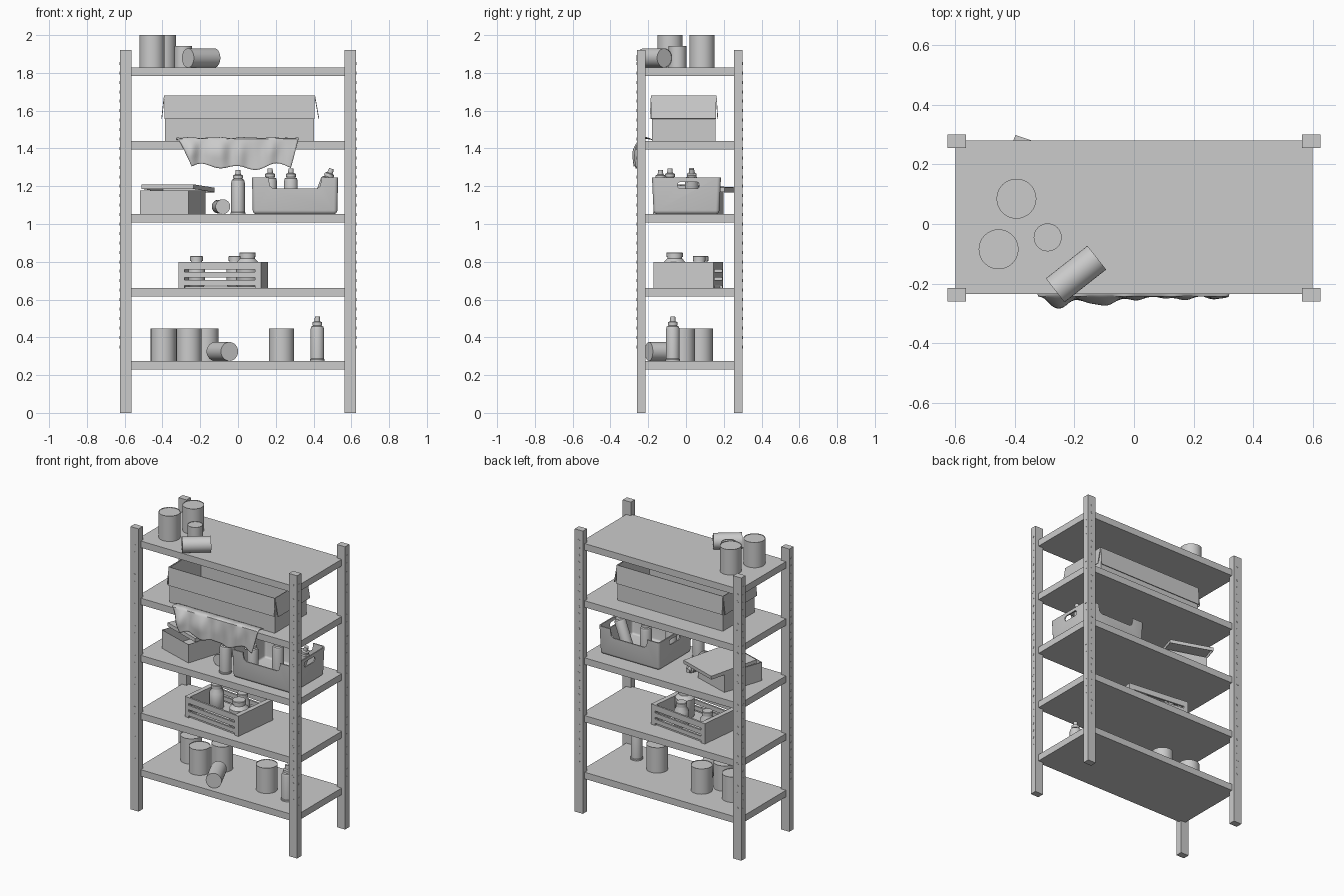
import bpy, bmesh, math
from mathutils import Matrix, Vector

if "Cube" in bpy.data.objects:
    bpy.data.objects.remove(bpy.data.objects["Cube"])


def finish(bm, name, loc=(0, 0, 0), rot=(0, 0, 0), smooth=False):
    bmesh.ops.recalc_face_normals(bm, faces=bm.faces)
    me = bpy.data.meshes.new(name)
    bm.to_mesh(me)
    bm.free()
    ob = bpy.data.objects.new(name, me)
    bpy.context.collection.objects.link(ob)
    ob.location, ob.rotation_euler = loc, rot
    bpy.ops.object.select_all(action='DESELECT')
    bpy.context.view_layer.objects.active = ob
    ob.select_set(True)
    if smooth:
        bpy.ops.object.shade_smooth_by_angle(angle=math.radians(35))
    return ob


def apply_mod(ob, kind, **settings):
    bpy.context.view_layer.objects.active = ob
    m = ob.modifiers.new(kind, kind)
    for k, v in settings.items():
        setattr(m, k, v)
    bpy.ops.object.modifier_apply(modifier=m.name)


def add_block(bm, x0, x1, y0, y1, z0, z1):
    c = Vector(((x0 + x1) / 2, (y0 + y1) / 2, (z0 + z1) / 2))
    s = Matrix.Diagonal((x1 - x0, y1 - y0, z1 - z0, 1))
    return bmesh.ops.create_cube(bm, size=1, matrix=Matrix.Translation(c) @ s)['verts']


def block(name, *b):
    bm = bmesh.new()
    add_block(bm, *b)
    return finish(bm, name)


def lathe(name, profile, loc, rot=(0, 0, 0), n=32):
    bm = bmesh.new()
    rings = []
    for r, z in profile:
        if r == 0:
            rings.append([bm.verts.new((0, 0, z))] * n)
        else:
            rings.append([bm.verts.new((r * math.cos(a), r * math.sin(a), z))
                          for a in (2 * math.pi * i / n for i in range(n))])
    for a, b in zip(rings, rings[1:]):
        for i in range(n):
            j = (i + 1) % n
            bm.faces.new(list(dict.fromkeys((a[i], a[j], b[j], b[i]))))
    return finish(bm, name, loc, rot, True)


def can(name, loc, r=0.067, h=0.172, rot=(0, 0, 0)):
    return lathe(name, [(0, 0), (r, 0), (r, h), (r - .003, h), (r - .003, h - .003), (0, h - .003)], loc, rot)


def bottle(name, loc, rot=(0, 0, 0)):
    return lathe(name, [(0, 0), (.039, 0), (.039, .008), (.036, .012), (.036, .168), (.032, .182),
                        (.02, .188), (.026, .188), (.026, .205), (.015, .21), (.013, .235), (0, .235)], loc, rot)


def jar(name, loc, r, h, cap):
    return lathe(name, [(0, 0), (r - .004, 0), (r, .006), (r, h - .055), (cap - .004, h - .032), (cap - .004, h - .025),
                        (cap, h - .025), (cap, h - .003), (cap - .003, h), (0, h)], loc)


def open_box(name, w, d, h, t, loc, rot, flip=False):
    bm = bmesh.new()
    add_block(bm, -w / 2, w / 2, -d / 2, d / 2, 0, h)
    gone = [f for f in bm.faces if f.normal.z * (-1 if flip else 1) > .9]
    bmesh.ops.delete(bm, geom=gone, context='FACES_ONLY')
    # normals are already outward on the cube sides
    ob = finish(bm, name, loc, rot)
    apply_mod(ob, 'SOLIDIFY', thickness=t, offset=-1)
    return ob


# Frame: four posts with bolt heads and five shelves
bolts = bmesh.new()
for sx, side in ((-1, 'left'), (1, 'right')):
    for y0, y1, yf, sy, end in ((-.26, -.215, -.26, -1, 'front'), (.255, .30, .30, 1, 'back')):
        xs = sorted((sx * .565, sx * .626))
        block(f'{end}_{side}_post', *xs, y0, y1, 0, 1.92)
        for i in range(31):
            z = .35 + i * .05
            for p, r in (((sx * .595, yf, z), Matrix.Rotation(math.pi / 2, 4, 'X')),
                         ((sx * .626, (y0 + y1) / 2, z), Matrix.Rotation(math.pi / 2, 4, 'Y'))):
                bmesh.ops.create_cone(bolts, cap_ends=True, segments=8, radius1=.008, radius2=.008,
                                      depth=.002, matrix=Matrix.Translation(p) @ r)
finish(bolts, 'post_bolts')
tops = [.275, .66, 1.052, 1.44, 1.828]
for i, z in enumerate(tops):
    block(f'shelf_{i + 1}', -.6, .6, -.235, .28, z - .045, z)

# Cans and bottle on the bottom and top shelves
for i, (x, y) in enumerate([(-.395, .063), (-.26, -.04), (-.17, .075), (.23, -.02)]):
    can(f'bottom_can_{i + 1}', (x, y, tops[0]))
a = math.radians(25)
can('bottom_lying_can', (-.083 + .09 * math.sin(a), -.115 - .09 * math.cos(a), tops[0] + .05), .05, .18,
    (-math.pi / 2, 0, a))
bottle('bottom_bottle', (.42, -.07, tops[0]))
can('top_can_1', (-.395, .085, tops[4]))
can('top_can_2', (-.455, -.085, tops[4]))
can('top_small_can', (-.29, -.045, tops[4]), .047, .115)
a = math.atan2(.11, .14)
can('top_lying_can', (-.195 - .089 * math.cos(a), -.168 - .089 * math.sin(a), tops[4] + .051), .051, .178,
    (0, math.pi / 2, a))

# Slatted wooden crate with jars
bm = bmesh.new()
for s in (-1, 1):
    xs = sorted((s * .22, s * .188))
    add_block(bm, *xs, -.16, .16, 0, .138)
    ys = sorted((s * .16, s * .148))
    for z0, z1 in ((.015, .043), (.056, .085), (.099, .138)):
        add_block(bm, -.19, .19, *ys, z0, z1)
add_block(bm, -.19, .19, -.148, .148, 0, .01)
finish(bm, 'wooden_crate', (-.078, .0125, tops[1]), (0, 0, math.radians(-6.5)))
jar('large_jar', (.05, -.06, .67), .06, .18, .043)
jar('small_jar_1', (-.22, .085, .67), .045, .16, .034)
jar('small_jar_2', (-.015, .07, .67), .045, .16, .034)

# Small carton with a loose tilted lid
open_box('small_carton', .27, .29, .125, .004, (-.345, .02, tops[2]), (0, 0, math.radians(-18)))
open_box('small_carton_lid', .29, .345, .024, .004, (-.318, .088, 1.177),
         (math.radians(-3), 0, math.radians(-19)), True)

# Loose bottles on the middle shelf
bottle('middle_bottle', (0, -.135, tops[2]))
bottle('lying_bottle', (-.08, -.09, tops[2] + .04), (-math.pi / 2, 0, math.radians(8)))

# Plastic bin with dipped front and back and side handles
bm = bmesh.new()
for v in add_block(bm, -.228, .228, -.18, .185, 0, .193):
    if v.co.z < .1:
        v.co.x *= .98
        v.co.y *= .95
bmesh.ops.bevel(bm, geom=[e for e in bm.edges if max(v.co.z for v in e.verts) > .1
                          and min(v.co.z for v in e.verts) < .1
                          or max(v.co.z for v in e.verts) < .1],
                offset=.02, segments=4, profile=.5, affect='EDGES')
bm.normal_update()
bmesh.ops.delete(bm, geom=[f for f in bm.faces if f.normal.z > .9 and f.calc_center_median().z > .19],
                 context='FACES_ONLY')
tub = finish(bm, 'plastic_bin', (.302, 0, tops[2]))
apply_mod(tub, 'SOLIDIFY', thickness=.008, offset=-1)


def cut(pts, axis):
    bm = bmesh.new()
    mk = (lambda p: (p[0], -.5, p[1])) if axis == 'y' else (lambda p: (-.5, p[0], p[1]))
    f = bm.faces.new([bm.verts.new(mk(p)) for p in pts])
    out = bmesh.ops.extrude_face_region(bm, geom=[f])['geom']
    bmesh.ops.translate(bm, verts=[v for v in out if isinstance(v, bmesh.types.BMVert)],
                        vec=(0, 1, 0) if axis == 'y' else (1, 0, 0))
    c = finish(bm, 'cutter', tub.location)
    c.hide_render = True
    bpy.context.view_layer.update()
    apply_mod(tub, 'BOOLEAN', operation='DIFFERENCE', object=c, solver='EXACT')
    bpy.data.objects.remove(c)


cut([(-.14, .25), (-.137, .17), (-.132, .148), (-.115, .135), (.115, .135), (.132, .148), (.137, .17), (.14, .25)], 'y')
cut([(.013 + s * .042 + .016 * math.cos(t), .153 + .018 * math.sin(t))
     for s, t0 in ((1, -90), (-1, 90)) for t in (math.radians(t0 + k * 30) for k in range(7))], 'x')
bpy.context.view_layer.objects.active = tub
tub.select_set(True)
bpy.ops.object.shade_smooth_by_angle(angle=math.radians(30))
bottle('bin_bottle_1', (.17, -.085, tops[2] + .008))
bottle('bin_bottle_2', (.28, .03, tops[2] + .008))
bottle('bin_tilted_bottle', (.415, .03, tops[2] + .02), (0, math.radians(20), 0))

# Large open carton with its flaps folded down outside
open_box('large_carton', .79, .338, .238, .004, (.008, -.012, tops[3]), (0, 0, 0))
bm = bmesh.new()
x0, x1, y0, y1, zt, zb = -.39, .406, -.184, .16, 1.68, 1.557
for a, b, d in (((x0, y0), (x1, y0), (0, -.006)), ((x1, y1), (x0, y1), (0, .008)),
                ((x1, y0), (x1, y1), (.022, 0)), ((x0, y1), (x0, y0), (-.014, 0))):
    pts = [(*a, zt), (*b, zt), (b[0] + d[0], b[1] + d[1], zb), (a[0] + d[0], a[1] + d[1], zb)]
    bm.faces.new([bm.verts.new(p) for p in pts])
flaps = finish(bm, 'large_carton_flaps')
apply_mod(flaps, 'SOLIDIFY', thickness=.004, offset=0)

# Cloth draped over the shelf edge
bm = bmesh.new()
nu, nv = 56, 26
grid = []
for j in range(nv + 1):
    v = j / nv
    row = []
    for i in range(nu + 1):
        u = i / nu
        t = max(0, (v - .3) / .7)
        x = (-.325 + .08 * t ** .7) * (1 - u) + (.32 - .04 * t) * u
        bulge = .04 * math.exp(-((x + .25) / .05) ** 2) + .032 * math.exp(-((x + .1) / .05) ** 2)
        ripple = .006 * math.sin(x * 42 + 2 * t) + .004 * math.sin(x * 75 + 1)
        if v < .3:
            y = -.178 - .064 * v / .3
            z = 1.446 + (.01 + .4 * ripple) * math.sin(math.pi * v / .4)
        else:
            y = -.242 - (bulge + .006 + ripple) * math.sin(min(1, t * 1.5) * math.pi / 2) * (1 - .25 * t)
            y = min(y, -.239)
            z = 1.452 - t * (.15 + .008 * math.sin(x * 17 + 1) - .012 * math.cos(x * 31))
        row.append(bm.verts.new((x, y, z)))
    grid.append(row)
for r0, r1 in zip(grid, grid[1:]):
    for i in range(nu):
        bm.faces.new((r0[i], r0[i + 1], r1[i + 1], r1[i]))
cloth = finish(bm, 'draped_cloth', smooth=True)
apply_mod(cloth, 'SOLIDIFY', thickness=.003, offset=0)
